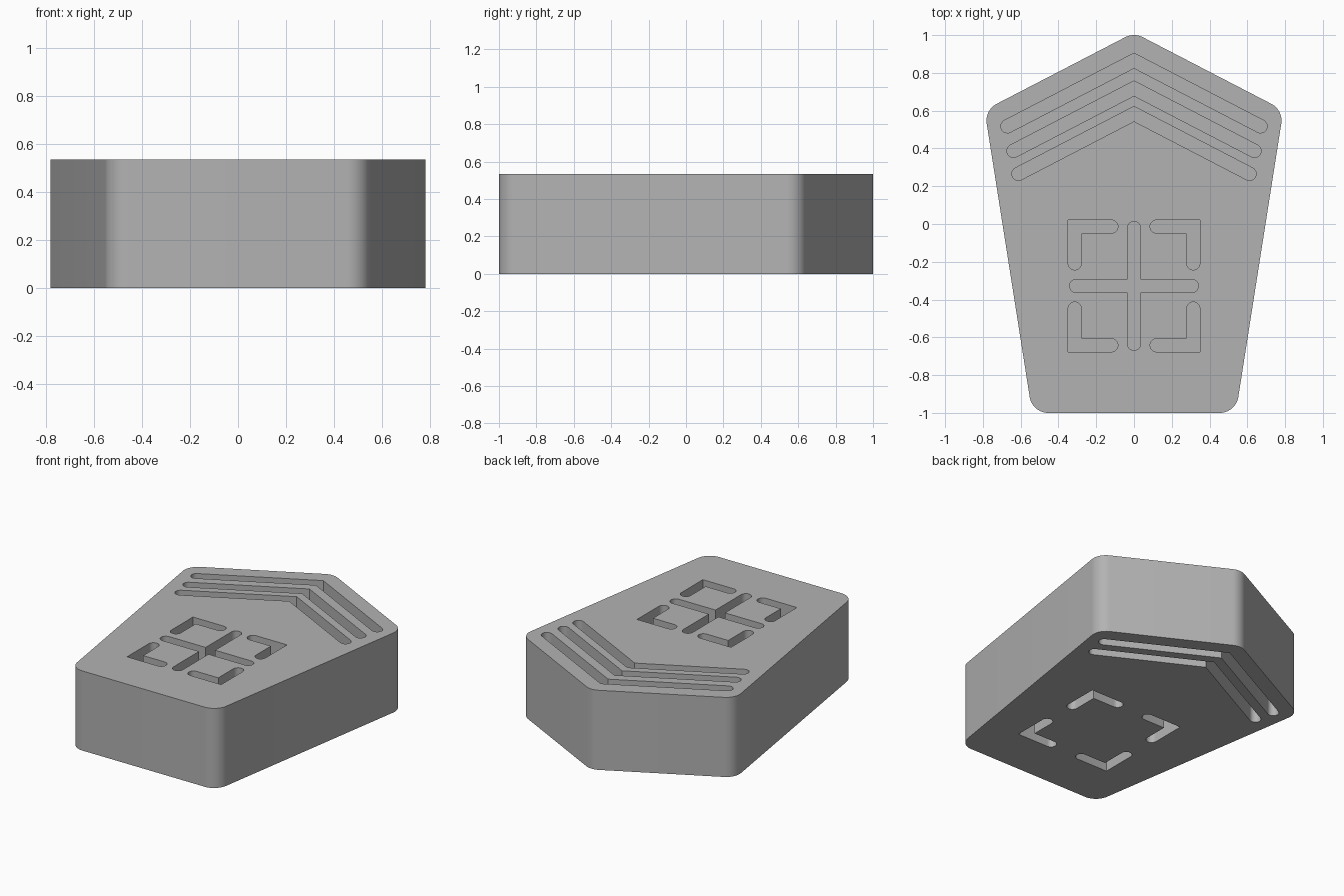
import bpy, bmesh, math
from mathutils import Vector

if "Cube" in bpy.data.objects:
    bpy.data.objects.remove(bpy.data.objects["Cube"])

H = 0.534          # block height
W = 0.035          # half width of a groove
DEPTH = 0.15       # groove depth

grey = bpy.data.materials.new("plain grey")
grey.diffuse_color = (0.45, 0.45, 0.45, 1)
grey.use_nodes = True
grey.node_tree.nodes["Principled BSDF"].inputs["Base Color"].default_value = grey.diffuse_color


def prism(name, outline, z0, z1):
    """Extrude a closed 2D outline from z0 to z1."""
    bm = bmesh.new()
    face = bm.faces.new([bm.verts.new((p[0], p[1], z0)) for p in outline])
    ext = bmesh.ops.extrude_face_region(bm, geom=[face])
    top = [v for v in ext["geom"] if isinstance(v, bmesh.types.BMVert)]
    bmesh.ops.translate(bm, verts=top, vec=(0, 0, z1 - z0))
    bmesh.ops.recalc_face_normals(bm, faces=bm.faces)
    mesh = bpy.data.meshes.new(name)
    bm.to_mesh(mesh)
    bm.free()
    mesh.materials.append(grey)
    obj = bpy.data.objects.new(name, mesh)
    bpy.context.collection.objects.link(obj)
    return obj


def rounded(corners, r, steps=12):
    """Round every corner of a convex counter-clockwise polygon."""
    out = []
    for i, c in enumerate(corners):
        c = Vector(c)
        a = (Vector(corners[i - 1]) - c).normalized()
        b = (Vector(corners[(i + 1) % len(corners)]) - c).normalized()
        half = a.angle(b) / 2
        centre = c + (a + b).normalized() * r / math.sin(half)
        turn = math.pi - 2 * half
        start = c + a * r / math.tan(half) - centre
        ang = math.atan2(start.y, start.x)
        out += [centre + r * Vector((math.cos(ang + turn * k / steps),
                                     math.sin(ang + turn * k / steps)))
                for k in range(steps + 1)]
    return out


def stroke(path, steps=12):
    """Outline of a path with round ends and mitred bends."""
    pts = [Vector(p) for p in path]
    dirs = [(b - a).normalized() for a, b in zip(pts, pts[1:])]
    normal = lambda d: Vector((-d.y, d.x))
    left, right = [], []
    for i in range(1, len(pts) - 1):
        n0, n1 = normal(dirs[i - 1]), normal(dirs[i])
        m = (n0 + n1) * W / (1 + n0.dot(n1))
        left.append(pts[i] + m)
        right.append(pts[i] - m)

    def cap(centre, d):
        a = math.atan2(d.y, d.x) - math.pi / 2
        return [centre + W * Vector((math.cos(a + math.pi * k / steps),
                                     math.sin(a + math.pi * k / steps)))
                for k in range(steps + 1)]
    return right + cap(pts[-1], dirs[-1]) + left[::-1] + cap(pts[0], -dirs[0])


# five-sided block with rounded vertical corners
block = prism("block", rounded(
    [(0, 1.013), (-0.791, 0.603), (-0.539, -1), (0.539, -1), (0.791, 0.603)], 0.1), 0, H)

# groove layouts: chevrons, corner brackets, cross
chevrons = [[(-x, y - 0.519 * x), (0, y), (x, y - 0.519 * x)]
            for x, y in ((0.67, 0.865), (0.638, 0.718), (0.612, 0.583))]
CY = -0.328
brackets = [[(sx * 0.12, CY + sy * 0.314), (sx * 0.314, CY + sy * 0.314),
             (sx * 0.314, CY + sy * 0.12)] for sx in (-1, 1) for sy in (-1, 1)]
cross = [[(-0.306, CY), (0.306, CY)], [(0, CY - 0.306), (0, CY + 0.306)]]


def cut(path, z0, z1):
    """Carve one groove into the block."""
    cutter = prism("groove_cutter", stroke(path), z0, z1)
    mod = block.modifiers.new("groove", 'BOOLEAN')
    mod.operation, mod.solver, mod.object = 'DIFFERENCE', 'EXACT', cutter
    bpy.context.view_layer.objects.active = block
    bpy.ops.object.modifier_apply(modifier=mod.name)
    bpy.data.objects.remove(cutter)


# top grooves
for path in chevrons + brackets + cross:
    cut(path, H - DEPTH, H + 0.1)
# underside grooves: two outer chevrons and the brackets
for path in chevrons[:2] + brackets:
    cut(path, -0.1, DEPTH)

# smooth rounded corners, crisp edges
bpy.ops.object.select_all(action='DESELECT')
block.select_set(True)
bpy.context.view_layer.objects.active = block
bpy.ops.object.shade_smooth_by_angle(angle=math.radians(30))
